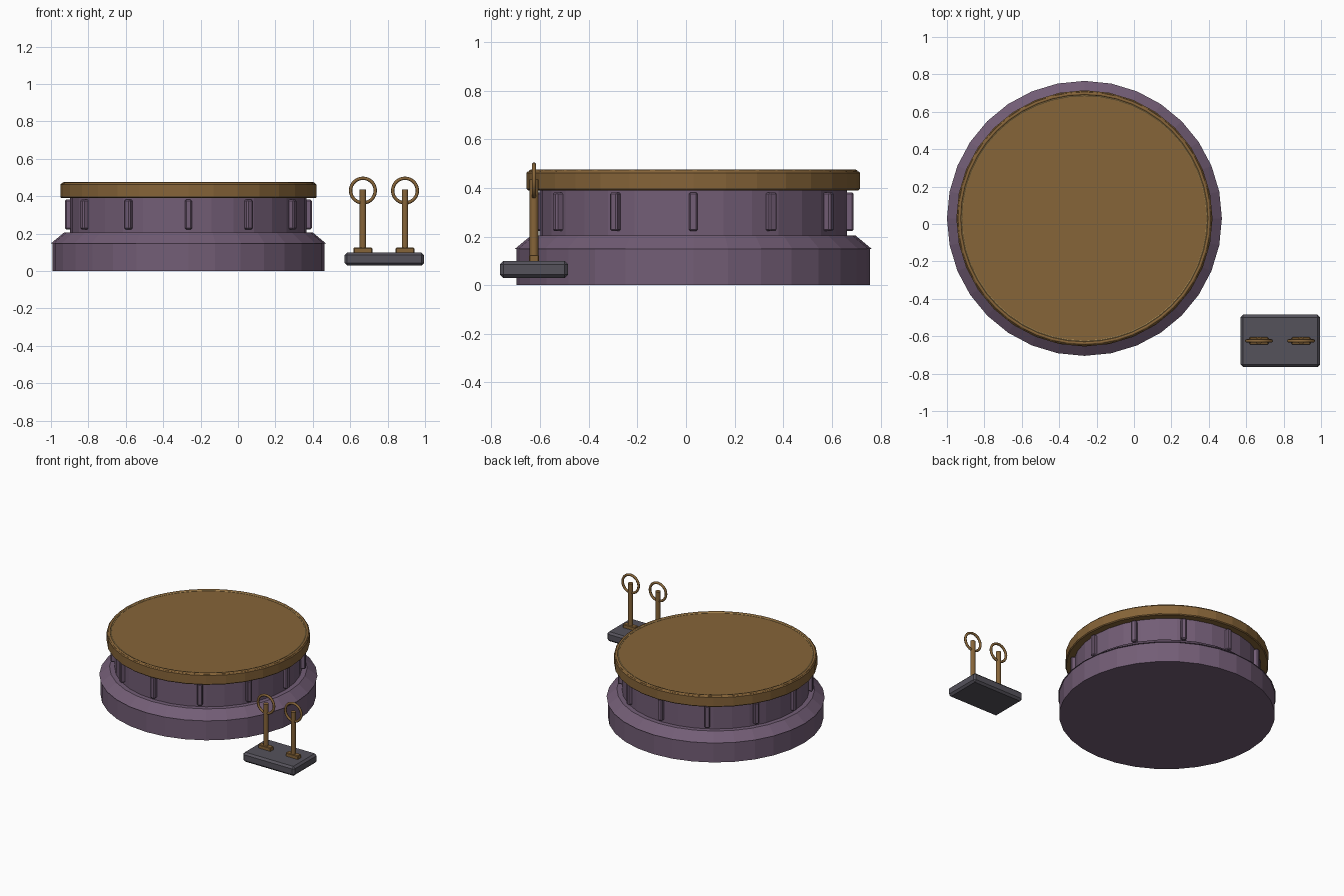
import bpy, bmesh, math
from mathutils import Matrix, Vector

if "Cube" in bpy.data.objects:
    bpy.data.objects.remove(bpy.data.objects["Cube"], do_unlink=True)

CX, CY = -0.265, 0.03      # drum axis
SIDES = 32


def material(name, r, g, b):
    m = bpy.data.materials.new(name)
    m.use_nodes = True
    m.diffuse_color = (r, g, b, 1)
    bsdf = m.node_tree.nodes["Principled BSDF"]
    bsdf.inputs["Base Color"].default_value = (r, g, b, 1)
    bsdf.inputs["Roughness"].default_value = 0.7
    return m


purple = material("dusty purple", 0.17, 0.11, 0.18)
brass = material("dark brass", 0.24, 0.128, 0.04)
pale = material("pale brass", 0.5, 0.33, 0.12)
slate = material("slate grey", 0.09, 0.085, 0.105)


def add_object(name, bm, mat, location=(0, 0, 0)):
    bmesh.ops.recalc_face_normals(bm, faces=bm.faces)
    mesh = bpy.data.meshes.new(name)
    bm.to_mesh(mesh)
    bm.free()
    mesh.materials.append(mat)
    ob = bpy.data.objects.new(name, mesh)
    ob.location = location
    bpy.context.collection.objects.link(ob)
    return ob


def smooth(ob):
    bpy.ops.object.select_all(action="DESELECT")
    ob.select_set(True)
    bpy.context.view_layer.objects.active = ob
    bpy.ops.object.shade_smooth_by_angle(angle=math.radians(50))


def bevel(ob, width, segments=1):
    mod = ob.modifiers.new("soft_edges", "BEVEL")
    mod.width, mod.segments = width, segments


def frustum(name, r1, r2, z1, z2, mat, xy=(CX, CY), sides=SIDES):
    bm = bmesh.new()
    bmesh.ops.create_cone(bm, cap_ends=True, segments=sides, radius1=r1,
                          radius2=r2, depth=z2 - z1)
    return add_object(name, bm, mat, (*xy, (z1 + z2) / 2))


def box(name, size, center, mat, turn=0):
    bm = bmesh.new()
    bmesh.ops.create_cube(bm, size=1, matrix=Matrix.Diagonal((*size, 1)))
    ob = add_object(name, bm, mat, center)
    ob.rotation_euler.z = turn
    return ob


def torus(name, major, minor, center, mat, rotation, segs, ring_segs):
    # revolve a small circle around the z axis
    bm = bmesh.new()
    bmesh.ops.create_circle(bm, segments=ring_segs, radius=minor,
                            matrix=Matrix.Translation((major, 0, 0))
                            @ Matrix.Rotation(math.pi / 2, 4, "X"))
    bmesh.ops.spin(bm, geom=bm.verts[:] + bm.edges[:], cent=(0, 0, 0),
                   axis=(0, 0, 1), angle=math.tau, steps=segs)
    bmesh.ops.remove_doubles(bm, verts=bm.verts, dist=0.0005)
    ob = add_object(name, bm, mat, center)
    ob.rotation_euler = rotation
    smooth(ob)
    return ob


# Drum: base, sloped shoulder, body, lid
frustum("drum_base", 0.727, 0.727, 0, 0.15, purple)
frustum("drum_shoulder", 0.735, 0.666, 0.148, 0.205, purple)
frustum("drum_body", 0.632, 0.632, 0.2, 0.395, purple)
lid = frustum("drum_lid", 0.685, 0.685, 0.39, 0.468, brass)
bevel(lid, 0.006)

# Raised rim and pale inlay on the lid
torus("lid_rim", 0.668, 0.009, (CX, CY, 0.466), brass, (0, 0, 0), 48, 8)
torus("lid_inlay", 0.656, 0.004, (CX, CY, 0.468), pale, (0, 0, 0), 48, 6)

# Upright ribs around the body
for i in range(12):
    a = i * math.tau / 12
    rib = box(f"rib_{i + 1}", (0.045, 0.036, 0.16),
              (CX + 0.637 * math.cos(a), CY + 0.637 * math.sin(a), 0.302),
              purple, a)
    bevel(rib, 0.007)

# Detached tray
tray = box("tray", (0.425, 0.28, 0.07), (0.7825, -0.625, 0.064), slate)
bevel(tray, 0.014)

# Two posts with hoops standing on the tray
for side, x in (("right", 0.668), ("left", 0.893)):
    foot = box(f"{side}_post_foot", (0.1, 0.04, 0.03), (x, -0.625, 0.11), brass)
    bevel(foot, 0.004)
    post = frustum(f"{side}_post", 0.018, 0.018, 0.1, 0.435, brass,
                   (x, -0.625), 10)
    smooth(post)
    torus(f"{side}_hoop", 0.066, 0.009, (x, -0.625, 0.43), brass,
          (math.pi / 2, 0, 0), 28, 8)
